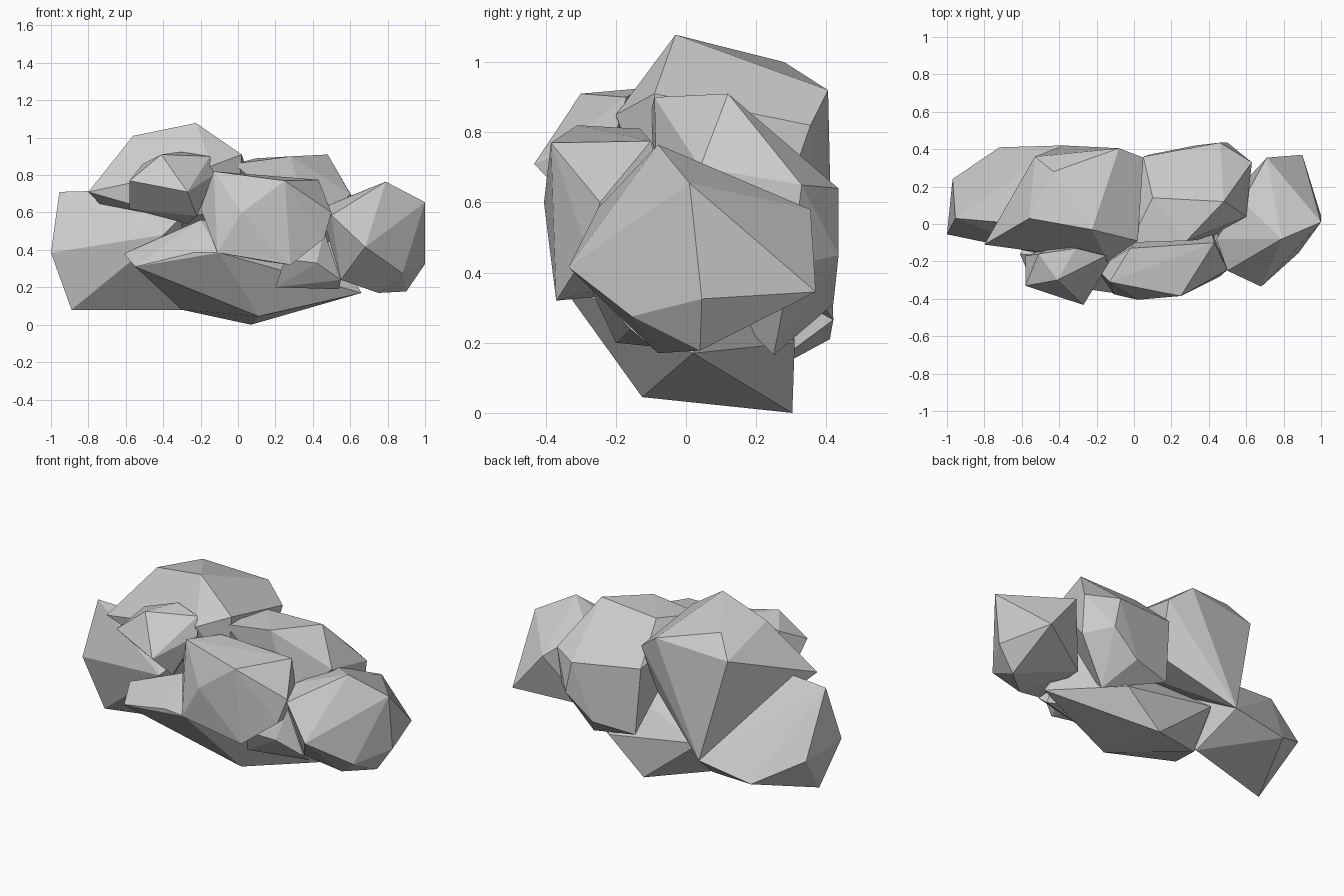
import bpy, bmesh
from math import radians


def rock(name, *corners):
    """One faceted boulder: the convex hull around a few corner points."""
    bm = bmesh.new()
    for c in corners:
        bm.verts.new(c)
    bmesh.ops.convex_hull(bm, input=bm.verts[:])
    loose = [v for v in bm.verts if not v.link_faces]
    bmesh.ops.delete(bm, geom=loose, context='VERTS')
    # merge nearly coplanar triangles into larger flat facets
    bmesh.ops.dissolve_limit(bm, angle_limit=radians(4),
                             verts=bm.verts[:], edges=bm.edges[:])
    bmesh.ops.recalc_face_normals(bm, faces=bm.faces[:])
    mesh = bpy.data.meshes.new(name)
    bm.to_mesh(mesh)
    bm.free()
    ob = bpy.data.objects.new(name, mesh)
    bpy.context.collection.objects.link(ob)
    return ob


# Sloping slab at the left end
rock("left_slab_rock",
     (-.955, .03, .71), (-.6, 0, .72), (-1, -.055, .385), (-.97, .24, .35),
     (-.89, 0, .08), (-.72, .41, .21), (-.38, .42, .265), (-.3, .17, .08),
     (-.4, -.18, .48), (-.3, -.1, .58))

# Highest boulder
rock("top_rock",
     (-.225, -.03, 1.078), (-.56, .03, 1.01), (-.8, -.11, .71),
     (-.53, .36, .88), (-.43, .28, 1.0), (-.08, .405, .92), (.05, .355, .82),
     (.02, -.09, .91), (-.14, -.2, .85), (-.38, .42, .265), (.02, .25, .52),
     (-.35, -.14, .58), (0, -.1, .6))

# Small boulder at the front left
rock("front_left_rock",
     (-.51, -.16, .86), (-.41, -.3, .91), (-.31, -.13, .925), (-.15, -.17, .9),
     (-.58, -.33, .77), (-.58, -.17, .62), (-.27, -.433, .71), (-.48, -.36, .76),
     (-.22, -.31, .58), (-.27, -.22, .54), (-.13, -.2, .8), (-.38, -.1, .7))

# Central boulder at the front
rock("front_centre_rock",
     (-.13, -.31, .82), (.25, -.385, .77), (.43, -.1, .775), (.5, -.245, .6),
     (.46, -.28, .46), (.28, -.37, .32), (-.11, -.375, .385), (.02, -.405, .6),
     (-.2, -.24, .62), (-.02, -.13, .81), (.4, 0, .42), (.05, -.05, .35))

# Low base stone that carries the pile
rock("base_rock",
     (-.61, -.16, .38), (-.3, .15, .08), (.07, .303, 0), (.11, -.125, .045),
     (.66, .02, .17), (-.1, -.37, .385), (-.24, -.35, .385), (-.2, -.2, .56),
     (.5, .1, .45), (.3, .31, .2), (-.3, .3, .3), (-.55, -.3, .31))

# Large boulder at the back
rock("back_rock",
     (-.02, -.1, .86), (.28, -.09, .9), (.48, .12, .91), (.1, .14, .89),
     (.46, .435, .64), (.05, .36, .68), (.63, .33, .65), (.6, .04, .7),
     (.5, .435, .45), (.33, .42, .31), (.08, .37, .28), (.62, .3, .42),
     (.44, .25, .165), (.4, -.08, .5))

# Boulder at the right end
rock("right_rock",
     (.79, -.08, .765), (1, .01, .655), (1, .045, .325), (.9, .04, .178),
     (.71, .355, .58), (.9, .37, .345), (.5, -.25, .585), (.68, -.335, .415),
     (.55, -.15, .24), (.75, -.08, .17), (.88, -.155, .275), (.88, .22, .265),
     (.58, .12, .68), (.55, .18, .26), (.44, -.08, .62))

# Small broken piece wedged below the front boulder
rock("wedge_stone",
     (.25, -.27, .35), (.2, -.2, .2), (.54, -.1, .19), (.55, -.16, .24),
     (.42, -.24, .33), (.46, -.18, .5), (.3, 0, .2), (.45, -.05, .5))
